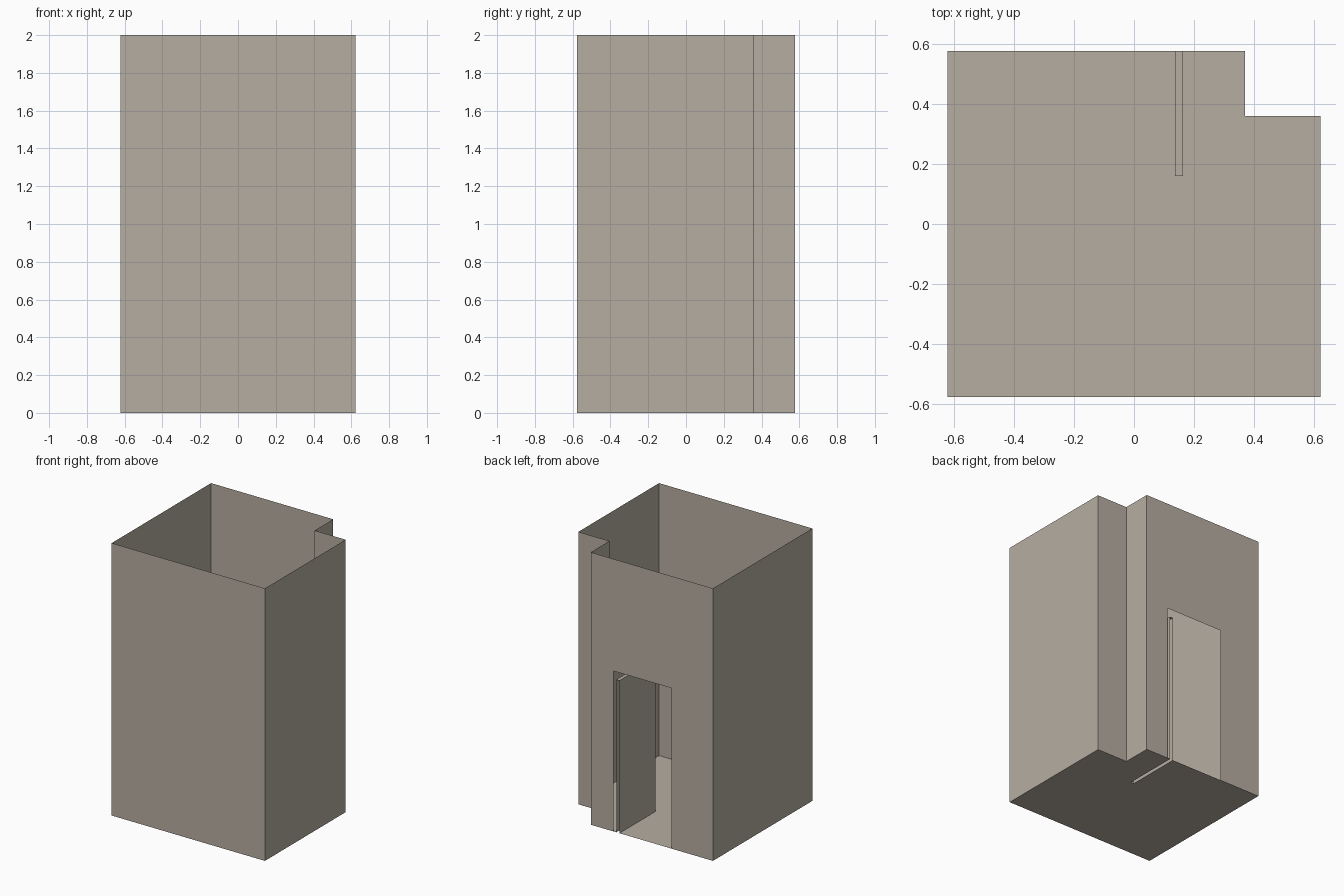
import bpy

if "Cube" in bpy.data.objects:
    bpy.data.objects.remove(bpy.data.objects["Cube"])

# Single flat colour
mat = bpy.data.materials.new("warm_grey")
mat.diffuse_color = (0.47, 0.42, 0.36, 1)
mat.use_nodes = True
mat.node_tree.nodes["Principled BSDF"].inputs["Base Color"].default_value = mat.diffuse_color

# Main dimensions
X, Y, H = 0.622, 0.576, 2.0        # half width, half depth, wall height
NX, NY = 0.37, 0.36                # corner notch
O0, O1, OH = -0.286, 0.185, 1.178  # doorway sides and top
D0, D1, DY, DH = 0.137, 0.163, 0.16, 1.12  # open door leaf


def make(name, polys):
    """Mesh object from a list of flat polygons."""
    verts, faces = [], []
    for poly in polys:
        faces.append(range(len(verts), len(verts) + len(poly)))
        verts += poly
    me = bpy.data.meshes.new(name)
    me.from_pydata(verts, [], [list(f) for f in faces])
    me.materials.append(mat)
    ob = bpy.data.objects.new(name, me)
    bpy.context.collection.objects.link(ob)
    return ob


def wall(a, b, h):
    """Thin upright panel between two plan points."""
    return [(*a, 0), (*b, 0), (*b, h), (*a, h)]


# Plain walls, counter-clockwise round the notched plan
plan = [(-X, Y), (-X, -Y), (X, -Y), (X, NY), (NX, NY), (NX, Y)]
make("walls", [wall(a, b, H) for a, b in zip(plan, plan[1:])])

# Back wall with the doorway cut out
outline = [(NX, 0), (O1, 0), (O1, OH), (O0, OH), (O0, 0), (-X, 0), (-X, H), (NX, H)]
make("back_wall", [[(x, Y, z) for x, z in outline]])

# Floor, slotted under the hollow door leaf
slot = [(D1, Y), (D1, DY), (D0, DY), (D0, Y)]
make("floor", [[(x, y, 0) for x, y in plan + slot]])

# Hollow door leaf, swung inwards, open at the bottom and hinge edge
leaf = [(D0, Y), (D0, DY), (D1, DY), (D1, Y)]
make("door", [wall(a, b, DH) for a, b in zip(leaf, leaf[1:])]
     + [[(x, y, DH) for x, y in leaf]])
